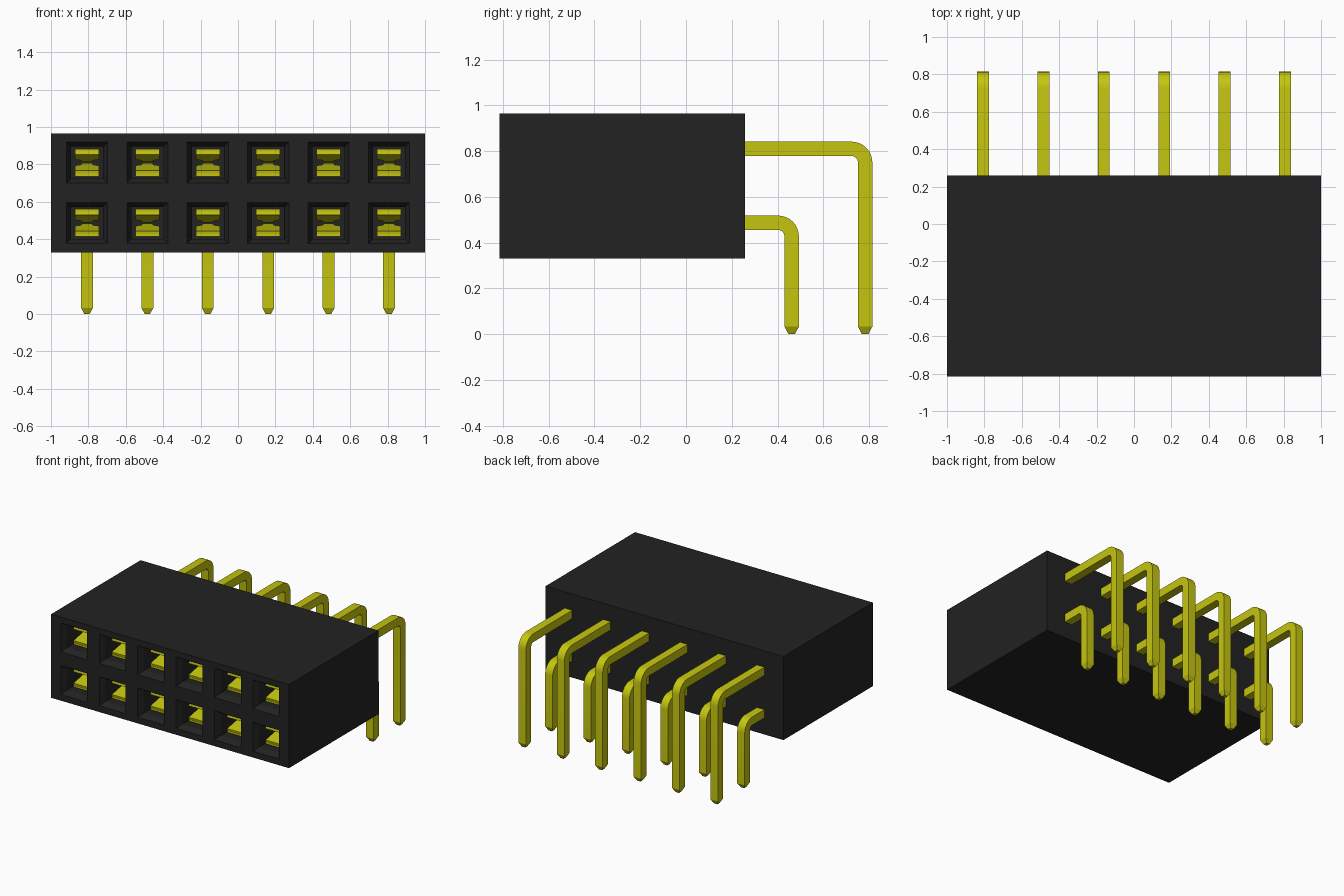
import bpy, bmesh, math
from mathutils import Vector

cube = bpy.data.objects.get("Cube")
if cube:
    bpy.data.objects.remove(cube)

PITCH = 0.323
COLS = [(i - 2.5) * PITCH for i in range(6)]
ROWS = {"lower": 0.487, "upper": 0.81}
FRONT, BACK, BOTTOM, TOP = -0.816, 0.258, 0.33, 0.965
OPENING = 0.11                     # half width of a socket opening


def material(name, rgb):
    m = bpy.data.materials.new(name)
    m.use_nodes = True
    m.diffuse_color = (*rgb, 1)
    bsdf = next(n for n in m.node_tree.nodes if n.type == 'BSDF_PRINCIPLED')
    bsdf.inputs["Base Color"].default_value = (*rgb, 1)
    return m


black = material("black plastic", (0.016, 0.016, 0.016))
gold = material("yellow metal", (0.56, 0.56, 0.005))


def to_mesh(bm, name, mat):
    bmesh.ops.recalc_face_normals(bm, faces=bm.faces)
    mesh = bpy.data.meshes.new(name)
    bm.to_mesh(mesh)
    bm.free()
    mesh.materials.append(mat)
    return mesh


def add_object(name, mesh, loc=(0, 0, 0)):
    ob = bpy.data.objects.new(name, mesh)
    ob.location = loc
    bpy.context.collection.objects.link(ob)
    return ob


def sweep(bm, path):
    """Rectangular bar along (y, z, half width, half thickness) stations."""
    pts = [Vector((0, p[0], p[1])) for p in path]
    rings = []
    for i, (y, z, w, t) in enumerate(path):
        d = (pts[min(i + 1, len(pts) - 1)] - pts[max(i - 1, 0)]).normalized()
        n = Vector((0, -d.z, d.y))
        rings.append([bm.verts.new(pts[i] + Vector((sx * w, 0, 0)) + n * (sn * t))
                      for sx, sn in ((-1, -1), (1, -1), (1, 1), (-1, 1))])
    for a, b in zip(rings, rings[1:]):
        for k in range(4):
            bm.faces.new((a[k], a[(k + 1) % 4], b[(k + 1) % 4], b[k]))
    bm.faces.new(rings[0])
    bm.faces.new(rings[-1])


# Housing: gridded front face, sides pulled back, sockets sunk in
bm = bmesh.new()
xs = [-1] + [c + s * OPENING for c in COLS for s in (-1, 1)] + [1]
zs = [BOTTOM] + [r + s * OPENING for r in ROWS.values() for s in (-1, 1)] + [TOP]
grid = [[bm.verts.new((x, FRONT, z)) for x in xs] for z in zs]
sockets = []
for j in range(len(zs) - 1):
    for i in range(len(xs) - 1):
        f = bm.faces.new((grid[j][i], grid[j][i + 1], grid[j + 1][i + 1], grid[j + 1][i]))
        if i % 2 and j % 2:
            sockets.append(f)
bm.normal_update()
rim = [e for e in bm.edges if e.is_boundary]
ext = bmesh.ops.extrude_edge_only(bm, edges=rim)["geom"]
bmesh.ops.translate(bm, vec=(0, BACK - FRONT, 0),
                    verts=[v for v in ext if isinstance(v, bmesh.types.BMVert)])
bmesh.ops.holes_fill(bm, edges=[e for e in bm.edges if e.is_boundary], sides=0)
bm.normal_update()
# Chamfered lead-in, then the straight pocket
bmesh.ops.inset_individual(bm, faces=sockets, thickness=0.034)
bmesh.ops.translate(bm, vec=(0, 0.04, 0), verts=list({v for f in sockets for v in f.verts}))
deep = bmesh.ops.inset_individual(bm, faces=sockets, thickness=0.0005)
bmesh.ops.translate(bm, vec=(0, 0.6, 0), verts=list({v for f in sockets for v in f.verts}))
add_object("housing", to_mesh(bm, "housing", black))

# Spring contact: a base plate and a rising, narrowing leaf, mirrored above
bm = bmesh.new()
for s in (-1, 1):
    sweep(bm, [(-0.73, s * 0.0665, 0.064, 0.007), (-0.25, s * 0.0665, 0.064, 0.007)])
    sweep(bm, [(-0.73, s * 0.051, 0.064, 0.008), (-0.585, s * 0.024, 0.064, 0.008),
               (-0.56, s * 0.019, 0.03, 0.008), (-0.49, s * 0.011, 0.027, 0.008),
               (-0.40, s * 0.03, 0.03, 0.008), (-0.25, s * 0.055, 0.06, 0.008)])
contact = to_mesh(bm, "contact", gold)

# Right-angle pins: straight run, rounded bend, tapered tip
HALF, RADIUS = 0.0315, 0.06
for row, z in ROWS.items():
    drop = 0.462 if row == "lower" else 0.783
    path = [(0.2, z, HALF, HALF)]
    for k in range(9):
        a = math.pi / 2 * k / 8
        path.append((drop - RADIUS + RADIUS * math.sin(a),
                     z - RADIUS + RADIUS * math.cos(a), HALF, HALF))
    path += [(drop, 0.033, HALF, HALF), (drop, 0, 0.014, 0.014)]
    bm = bmesh.new()
    sweep(bm, path)
    pin = to_mesh(bm, row + "_pin", gold)
    for i, x in enumerate(COLS, 1):
        ob = add_object(f"{row}_pin_{i}", pin, (x, 0, 0))
        add_object(f"{row}_contact_{i}", contact, (x, 0, z))
    bpy.ops.object.select_all(action='DESELECT')
    ob.select_set(True)
    bpy.context.view_layer.objects.active = ob
    bpy.ops.object.shade_smooth_by_angle(angle=math.radians(25))
